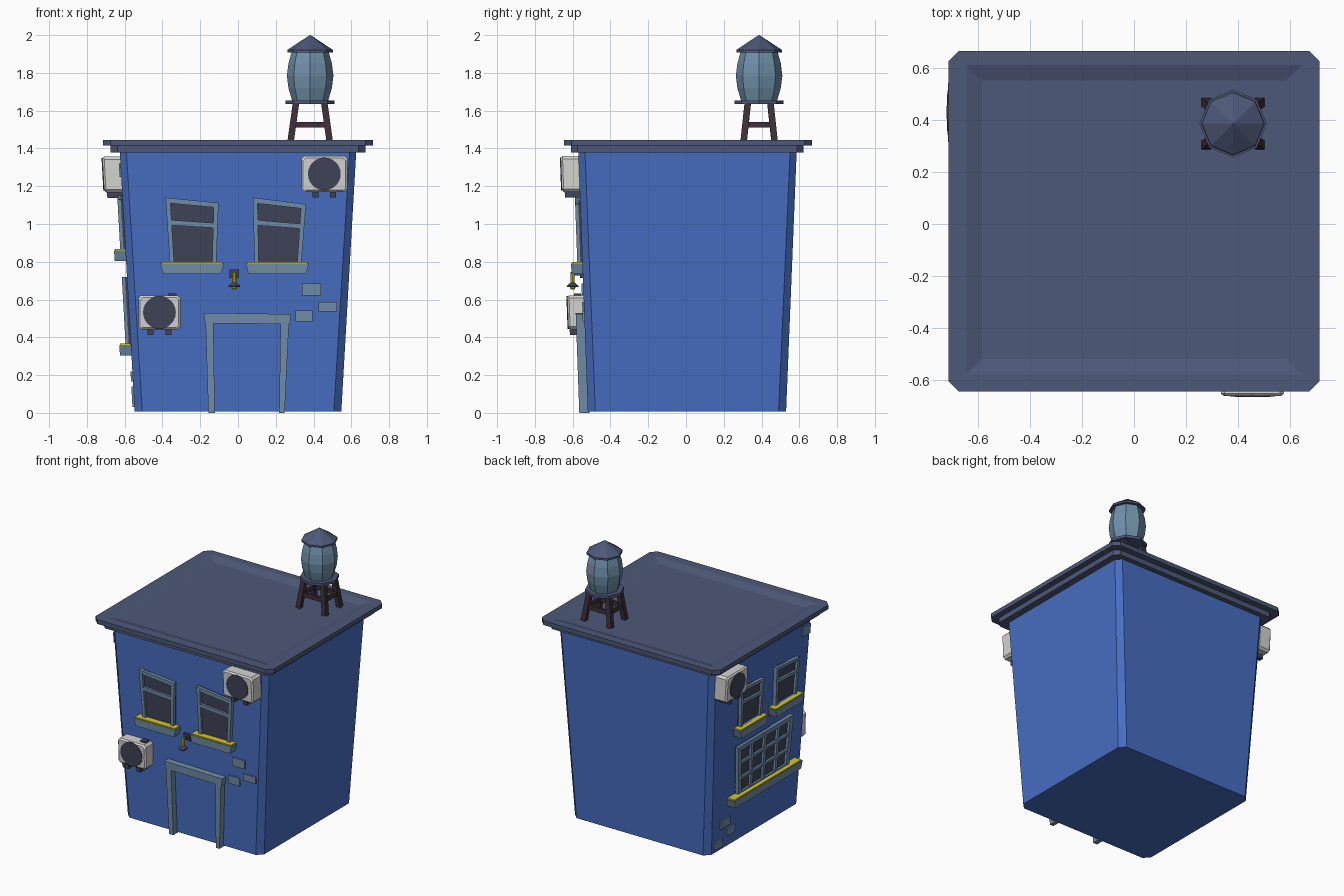
import bpy, bmesh, math
from mathutils import Vector

if "Cube" in bpy.data.objects:
    bpy.data.objects.remove(bpy.data.objects["Cube"])


def material(name, r, g, b):
    lin = lambda c: ((c / 255 + 0.055) / 1.055) ** 2.4 if c > 10 else c / 3294
    m = bpy.data.materials.new(name)
    m.diffuse_color = (lin(r), lin(g), lin(b), 1)
    m.use_nodes = True
    m.node_tree.nodes["Principled BSDF"].inputs["Base Color"].default_value = m.diffuse_color
    return m


BLUE = material("wall_blue", 71, 110, 194)
SLATE = material("roof_slate", 77, 88, 120)
TRIM = material("trim_grey_blue", 112, 141, 168)
TANK = material("tank_blue_grey", 112, 144, 170)
GLASS = material("dark_glass", 64, 67, 88)
WHITE = material("unit_white", 212, 211, 208)
YELLOW = material("yellow", 214, 200, 40)
WOOD = material("dark_wood", 62, 47, 58)


def loft(name, rings, mat):
    """Skin a list of equal-length point rings and cap both ends."""
    bm = bmesh.new()
    loops = [[bm.verts.new(p) for p in ring] for ring in rings]
    for a, b in zip(loops, loops[1:]):
        for i in range(len(a)):
            j = (i + 1) % len(a)
            bm.faces.new((a[i], a[j], b[j], b[i]))
    bm.faces.new(loops[0][::-1])
    bm.faces.new(loops[-1])
    bmesh.ops.recalc_face_normals(bm, faces=bm.faces)
    me = bpy.data.meshes.new(name)
    bm.to_mesh(me)
    bm.free()
    me.materials.append(mat)
    ob = bpy.data.objects.new(name, me)
    bpy.context.collection.objects.link(ob)
    return ob


def cut_rect(hx, hy, c):
    """Rectangle with cut corners."""
    return [(-hx + c, -hy), (hx - c, -hy), (hx, -hy + c), (hx, hy - c),
            (hx - c, hy), (-hx + c, hy), (-hx, hy - c), (-hx, -hy + c)]


def slab(name, levels, mat):
    """Stack of cut rectangles: (half x, half y, corner, centre y, z)."""
    return loft(name, [[(x, y + cy, z) for x, y in cut_rect(hx, hy, c)]
                       for hx, hy, c, cy, z in levels], mat)


def front(u, z, d):
    return (u, -(0.52 + 0.036 * z) - d, z)


def left(u, z, d):
    return (-(0.548 + 0.056 * z) - d, -u, z)


def plate(name, wall, poly, d0, d1, mat):
    """Extrude a (u, z) outline out of a leaning wall."""
    return loft(name, [[wall(u, z, d) for u, z in poly] for d in (d0, d1)], mat)


def box(name, wall, u0, u1, z0, z1, d0, d1, mat):
    return plate(name, wall, [(u0, z0), (u1, z0), (u1, z1), (u0, z1)], d0, d1, mat)


def cell(q, s0, s1, t0, t1):
    """Part of a quad given in fractions across and up."""
    q = [Vector(p) for p in q]
    at = lambda s, t: q[0].lerp(q[1], s).lerp(q[3].lerp(q[2], s), t)
    return [tuple(at(s, t)) for s, t in ((s0, t0), (s1, t0), (s1, t1), (s0, t1))]


def window(name, wall, quad, uprights, rails):
    plate(name + "_glass", wall, quad, -0.01, 0.01, GLASS)
    for s0, s1 in uprights:
        plate(name + "_upright", wall, cell(quad, s0, s1, 0, 1), -0.01, 0.027, TRIM)
    for t0, t1 in rails:
        plate(name + "_rail", wall, cell(quad, 0.02, 0.98, t0, t1), -0.01, 0.026, TRIM)


def sill(name, wall, u0, u1, z):
    plate(name, wall, [(u0 + 0.015, z - 0.055), (u1 - 0.015, z - 0.055), (u1, z), (u0, z)],
          -0.01, 0.06, TRIM)
    box(name + "_top", wall, u0 + 0.008, u1 - 0.008, z, z + 0.008, 0, 0.056, YELLOW)


def air_unit(name, wall, u, z, hw, hh, depth):
    case = lambda k: [(u + x, z + y) for x, y in cut_rect(hw - k, hh - k, 0.015)]
    loft(name + "_case", [[wall(a, b, d) for a, b in case(k)]
                          for k, d in ((0, 0), (0, depth - 0.01), (0.01, depth))], WHITE)
    disc = [(u + 0.087 * math.cos(i * math.pi / 12), z + 0.087 * math.sin(i * math.pi / 12))
            for i in range(24)]
    plate(name + "_fan", wall, disc, depth - 0.005, depth + 0.004, GLASS)
    for s in (-0.047, 0.047):
        box(name + "_bracket", wall, u + s - 0.016, u + s + 0.016,
            z - hh - 0.03, z - hh, 0, 0.08, GLASS)


def lathe(name, x, y, profile, mat, n=8):
    return loft(name, [[(x + r * math.cos(i * math.tau / n), y + r * math.sin(i * math.tau / n), z)
                        for i in range(n)] for r, z in profile], mat)


def beam(name, a, b, w, h, mat):
    """Square bar between two points."""
    a, b = Vector(a), Vector(b)
    d = (b - a).normalized()
    side = d.cross(Vector((0, 0, 1)) if abs(d.z) < 0.7 else Vector((0, 1, 0))).normalized()
    up = side.cross(d)
    ring = lambda p: [p + side * i * w / 2 + up * j * h / 2
                      for i, j in ((-1, -1), (1, -1), (1, 1), (-1, 1))]
    return loft(name, [ring(a), ring(b)], mat)


# Building and roof with a sunken top
slab("walls", [(0.547, 0.525, 0.04, 0.005, 0.008), (0.626, 0.578, 0.035, 0.008, 1.385)], BLUE)
slab("roof_lower_step", [(0.674, 0.616, 0.035, 0.006, 1.378),
                         (0.674, 0.616, 0.035, 0.006, 1.416)], SLATE)
slab("roof_slab", [(0.716, 0.657, 0.04, 0.01, 1.415), (0.716, 0.657, 0.04, 0.01, 1.446),
                   (0.648, 0.597, 0.002, 0.016, 1.446), (0.587, 0.537, 0.002, 0.016, 1.426)], SLATE)

# Water tank on a wooden stand
TX, TY = 0.382, 0.387
lathe("tank_base", TX, TY, [(0.13, 1.635), (0.13, 1.655)], SLATE)
lathe("tank_barrel", TX, TY, [(0.095, 1.652), (0.115, 1.72), (0.123, 1.785),
                              (0.115, 1.85), (0.097, 1.915)], TANK)
lathe("tank_roof", TX, TY, [(0.12, 1.908), (0.12, 1.922), (0.002, 2.0)], SLATE)
corners = [(1, 1), (-1, 1), (-1, -1), (1, -1)]
for i, (sx, sy) in enumerate(corners):
    beam("tank_leg", (TX + sx * 0.105, TY + sy * 0.083, 1.426),
         (TX + sx * 0.075, TY + sy * 0.06, 1.64), 0.034, 0.034, WOOD)
    nx, ny = corners[(i + 1) % 4]
    beam("tank_brace", (TX + sx * 0.09, TY + sy * 0.072, 1.525),
         (TX + nx * 0.09, TY + ny * 0.072, 1.525), 0.018, 0.03, WOOD)

# Sash windows with sills
SIDES, RAILS = [(0, 0.09), (0.91, 1)], [(0, 0.03), (0.59, 0.67), (0.92, 1)]
sash = {
    "front_left_window": (front, [(-0.36, 0.785), (-0.115, 0.785), (-0.103, 1.112), (-0.384, 1.14)]),
    "front_right_window": (front, [(0.088, 0.785), (0.335, 0.785), (0.36, 1.105), (0.078, 1.14)]),
    "side_back_window": (left, [(-0.26, 0.86), (-0.02, 0.86), (-0.01, 1.13), (-0.275, 1.15)]),
    "side_front_window": (left, [(0.14, 0.86), (0.38, 0.86), (0.395, 1.13), (0.13, 1.15)]),
}
for name, (wall, quad) in sash.items():
    window(name, wall, quad, SIDES, RAILS)
sill("front_left_sill", front, -0.412, -0.075, 0.79)
sill("front_right_sill", front, 0.04, 0.375, 0.79)
sill("side_back_sill", left, -0.31, 0.01, 0.86)
sill("side_front_sill", left, 0.09, 0.42, 0.86)

# Wide grid window on the left wall
window("grid_window", left, [(-0.25, 0.355), (0.33, 0.355), (0.355, 0.72), (-0.28, 0.72)],
       [(0, 0.06), (0.24, 0.28), (0.48, 0.52), (0.72, 0.76), (0.94, 1)],
       [(0, 0.06), (0.31, 0.36), (0.62, 0.67), (0.91, 1)])
sill("grid_window_sill", left, -0.345, 0.44, 0.36)

# Door surround
for name, poly in {
    "door_left_post": [(-0.157, 0), (-0.123, 0), (-0.13, 0.48), (-0.172, 0.48)],
    "door_right_post": [(0.218, 0), (0.247, 0), (0.27, 0.48), (0.225, 0.48)],
    "door_lintel": [(-0.175, 0.475), (0.275, 0.47), (0.28, 0.523), (-0.182, 0.53)],
}.items():
    plate(name, front, poly, -0.01, 0.045, TRIM)

# Exposed bricks
for wall, u0, u1, z0, z1 in (
        (front, 0.34, 0.44, 0.622, 0.685), (front, 0.425, 0.525, 0.537, 0.587),
        (front, 0.305, 0.395, 0.485, 0.543), (left, -0.41, -0.30, 0.165, 0.22),
        (left, -0.33, -0.24, 0.085, 0.14), (left, -0.47, -0.375, 0.03, 0.085),
        (left, 0.44, 0.53, 1.25, 1.32)):
    box("brick", wall, u0, u1, z0, z1, -0.01, 0.009, TRIM)

# Air conditioning units
air_unit("upper_air_unit", front, 0.457, 1.265, 0.122, 0.095, 0.095)
air_unit("lower_air_unit", front, -0.416, 0.532, 0.112, 0.09, 0.087)
air_unit("side_air_unit", left, -0.43, 1.262, 0.122, 0.095, 0.095)
box("unit_cap", front, -0.37, -0.325, 0.622, 0.632, 0.01, 0.05, GLASS)

# Wall lamp
box("lamp_mount", front, -0.045, 0.005, 0.715, 0.76, -0.01, 0.015, GLASS)
beam("lamp_arm", front(-0.02, 0.735, 0), front(-0.02, 0.735, 0.06), 0.016, 0.016, GLASS)
LX, LY, _ = front(-0.02, 0.7, 0.055)
lathe("lamp_stem", LX, LY, [(0.011, 0.685), (0.011, 0.745)], YELLOW)
lathe("lamp_shade", LX, LY, [(0.03, 0.667), (0.03, 0.673), (0.011, 0.69)], GLASS)
lathe("lamp_bulb", LX, LY, [(0.007, 0.652), (0.014, 0.66), (0.014, 0.668)], YELLOW)
